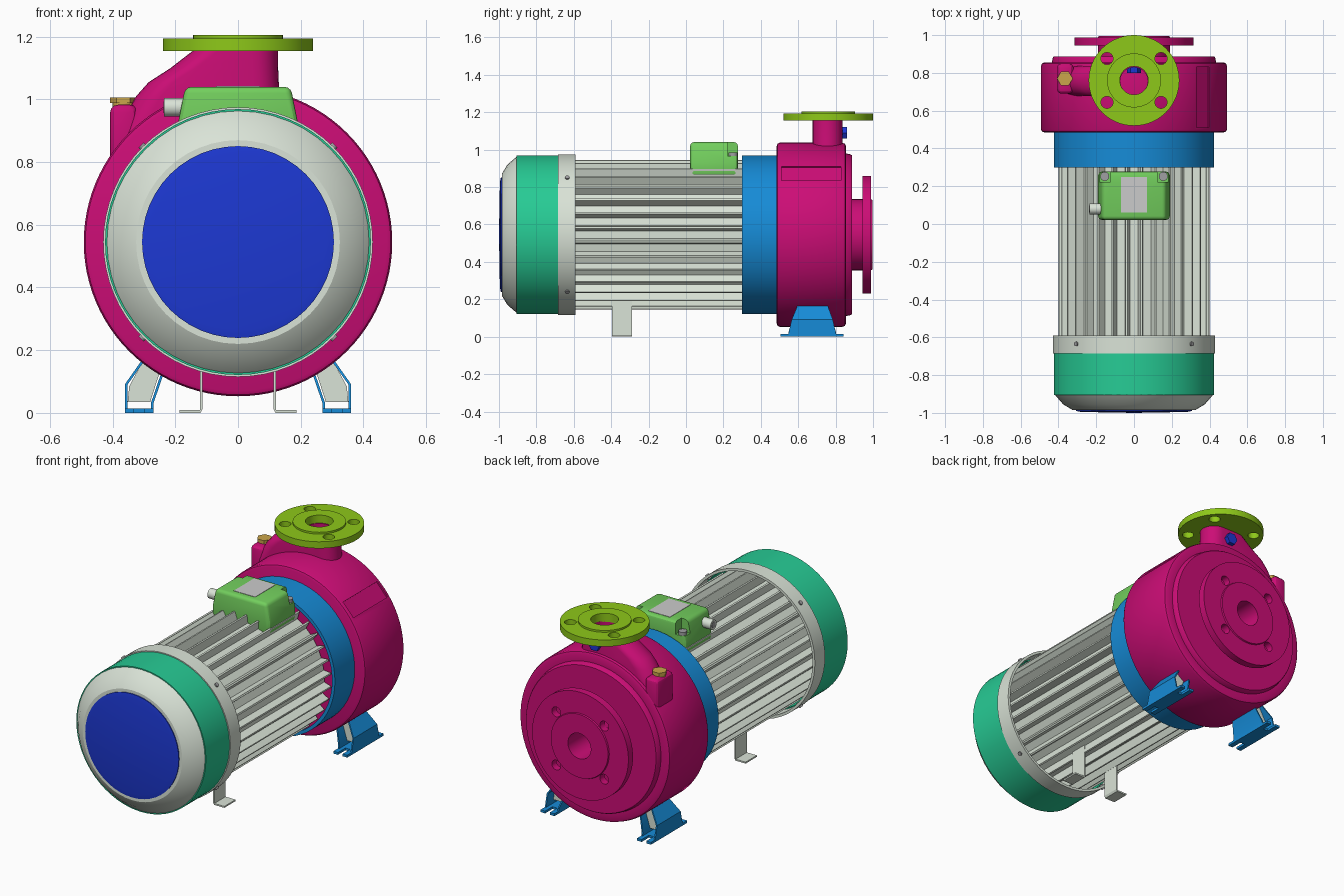
import bpy, bmesh
from math import sin, cos, pi, radians, sqrt
from mathutils import Matrix, Vector

if "Cube" in bpy.data.objects:
    bpy.data.objects.remove(bpy.data.objects["Cube"])

AXIS_Z = 0.545
COLORS = {
    "magenta": (0.60, 0.004, 0.18), "blue": (0.008, 0.26, 0.68), "navy": (0.012, 0.04, 0.65),
    "teal": (0.02, 0.60, 0.30), "lime": (0.27, 0.58, 0.01), "green": (0.17, 0.62, 0.11),
    "pale": (0.70, 0.77, 0.68), "gold": (0.60, 0.38, 0.07), "steel": (0.35, 0.35, 0.36)}
MATS = {}
for key, rgb in COLORS.items():
    MATS[key] = bpy.data.materials.new(key)
    MATS[key].diffuse_color = (*rgb, 1)


def make(name, bm, color=None):
    bmesh.ops.remove_doubles(bm, verts=bm.verts, dist=1e-5)
    bmesh.ops.recalc_face_normals(bm, faces=bm.faces)
    me = bpy.data.meshes.new(name)
    bm.to_mesh(me)
    bm.free()
    ob = bpy.data.objects.new(name, me)
    bpy.context.collection.objects.link(ob)
    if color:
        me.materials.append(MATS[color])
    return ob


def loft(name, rings, color=None, caps=True, loop=False):
    """Skin a list of equal-length closed rings of points."""
    bm = bmesh.new()
    vs = [[bm.verts.new(p) for p in r] for r in rings]
    n = len(rings[0])
    pairs = list(zip(vs, vs[1:])) + ([(vs[-1], vs[0])] if loop else [])
    for a, b in pairs:
        for i in range(n):
            j = (i + 1) % n
            bm.faces.new((a[i], a[j], b[j], b[i]))
    if caps and not loop:
        bm.faces.new(vs[0])
        bm.faces.new(vs[-1])
    return make(name, bm, color)


def lathe(name, profile, color=None, loop=False, n=64):
    """Revolve (radius, y) points around the pump axis."""
    rings = [[(r * cos(2*pi*i/n), y, AXIS_Z + r * sin(2*pi*i/n)) for i in range(n)]
             for r, y in profile]
    return loft(name, rings, color, loop=loop)


def prism(name, pts, axis, lo, hi, color=None):
    """Extrude an outline along x (y,z points), y (x,z points) or z (x,y points)."""
    put = {"x": lambda p, d: (d, *p), "y": lambda p, d: (p[0], d, p[1]),
           "z": lambda p, d: (*p, d)}[axis]
    return loft(name, [[put(p, d) for p in pts] for d in (lo, hi)], color)


def cyl(name, center, r, axis, lo, hi, color=None, n=32):
    a, b = center
    return prism(name, [(a + r*cos(2*pi*i/n), b + r*sin(2*pi*i/n)) for i in range(n)],
                 axis, lo, hi, color)


def box(name, x, y, z, color=None):
    return prism(name, [(x[0], y[0]), (x[1], y[0]), (x[1], y[1]), (x[0], y[1])], "z", *z, color)


def cut(ob, cutter):
    mod = ob.modifiers.new("cut", "BOOLEAN")
    mod.operation, mod.object, mod.solver = "DIFFERENCE", cutter, "EXACT"
    bpy.context.view_layer.objects.active = ob
    bpy.ops.object.modifier_apply(modifier="cut")
    bpy.data.objects.remove(cutter)


def bevel(ob, width, segments=3):
    mod = ob.modifiers.new("bevel", "BEVEL")
    mod.width, mod.segments, mod.limit_method = width, segments, "ANGLE"
    bpy.context.view_layer.objects.active = ob
    bpy.ops.object.modifier_apply(modifier="bevel")


# Fan cover: domed end, band and rim, all open shells towards the motor
lathe("fan_cover_end", [(0.30, -0.985), (0.325, -0.985), (0.375, -0.955), (0.418, -0.905),
                        (0.405, -0.905), (0.365, -0.945), (0.30, -0.97)], "pale", True, 48)
lathe("fan_cover_disc", [(0.306, -0.975), (0.306, -0.99), (0.28, -0.995), (0, -1.0)], "navy", n=48)
lathe("fan_cover_band", [(0.424, -0.905), (0.424, -0.68), (0.41, -0.68), (0.41, -0.905)], "teal", True)
lathe("fan_cover_rim", [(0.43, -0.685), (0.43, -0.59), (0.415, -0.59), (0.415, -0.685)], "pale", True)
for k in range(4):
    a = pi/4 + k*pi/2
    bm = bmesh.new()
    bmesh.ops.create_cone(bm, cap_ends=True, segments=12, radius1=0.012, radius2=0.012, depth=0.03,
                          matrix=Matrix.Translation((0.422*cos(a), -0.635, AXIS_Z + 0.422*sin(a)))
                          @ Vector((cos(a), 0, sin(a))).to_track_quat("Z", "Y").to_matrix().to_4x4())
    make("rim_screw", bm, "steel")

# Finned motor body
FINS = 32
outline = []
for k in range(FINS):
    a = 2*pi*(k + 0.5)/FINS
    for r, da in ((0.355, -0.04), (0.40, -0.012), (0.40, 0.012), (0.355, 0.04)):
        outline.append((r*cos(a + da), AXIS_Z + r*sin(a + da)))
prism("motor_body", outline, "y", -0.70, 0.30, "pale")

# Adapter ring with the casing cover recessed in it
lathe("adapter_ring", [(0.424, 0.30), (0.424, 0.49), (0.405, 0.49), (0.405, 0.30)], "blue", True)
lathe("casing_cover", [(0, 0.315), (0.406, 0.315), (0.406, 0.50), (0, 0.50)], "magenta")

# Pump casing with suction flange and bore, turned in one piece
casing = lathe("pump_casing", [
    (0, 0.485), (0.475, 0.485), (0.487, 0.49), (0.492, 0.50), (0.492, 0.835), (0.487, 0.85),
    (0.475, 0.855), (0.435, 0.855), (0.43, 0.88), (0.425, 0.887), (0.19, 0.887), (0.19, 0.945),
    (0.315, 0.945), (0.315, 0.988), (0.19, 0.988), (0.187, 0.996), (0.075, 0.996),
    (0.075, 0.70), (0, 0.70)], "magenta", n=96)
for sx in (-1, 1):
    for sz in (-1, 1):
        cut(casing, cyl("hole", (sx*0.157, AXIS_Z + sz*0.157), 0.029, "y", 0.94, 1.05, n=24))
# flat strip on the upper right of the casing
d, t = Vector((cos(radians(42)), sin(radians(42)))), Vector((-sin(radians(42)), cos(radians(42))))
strip = [tuple(Vector((0, AXIS_Z)) + d*r + t*w)
         for r, w in ((0.482, -0.05), (0.55, -0.05), (0.55, 0.05), (0.482, 0.05))]
cut(casing, prism("strip_cutter", strip, "y", 0.51, 0.83))

# Discharge neck: rounded section that widens into the volute
def stadium(xl, xr, z, h=0.08, yc=0.757, n=12):
    pts = []
    for cx, a0 in ((xr - h, -pi/2), (xl + h, pi/2)):
        pts += [(cx + h*cos(a0 + pi*i/n), yc + h*sin(a0 + pi*i/n), z) for i in range(n + 1)]
    return pts

neck = loft("discharge_neck", [stadium(*s) for s in (
    (-0.41, 0.135, 0.80), (-0.405, 0.135, 0.85), (-0.365, 0.135, 0.94), (-0.325, 0.133, 1.01),
    (-0.285, 0.13, 1.055), (-0.215, 0.128, 1.10), (-0.17, 0.127, 1.135), (-0.14, 0.127, 1.158))],
    "magenta")
cut(neck, cyl("bore", (0, 0.757), 0.073, "z", 0.95, 1.3))

# Discharge flange
flange = cyl("discharge_flange", (0, 0.76), 0.24, "z", 1.155, 1.194, "lime", 64)
face = cyl("discharge_flange_face", (0, 0.76), 0.143, "z", 1.19, 1.205, "lime", 64)
for ob in (flange, face):
    cut(ob, cyl("bore", (0, 0.76), 0.075, "z", 1.0, 1.3, n=40))
for sx in (-1, 1):
    for sy in (-1, 1):
        cut(flange, cyl("hole", (sx*0.143, 0.76 + sy*0.116), 0.032, "z", 1.1, 1.3, n=24))
cyl("neck_plug", (0, 1.09), 0.036, "y", 0.80, 0.862, "navy", 6)

# Filler boss with hexagonal plug
boss = box("filler_boss", (-0.408, -0.32), (0.69, 0.85), (0.78, 0.983), "magenta")
bevel(boss, 0.025)
cyl("filler_washer", (-0.366, 0.77), 0.034, "z", 0.96, 0.99, "gold")
cyl("filler_plug", (-0.366, 0.77), 0.042, "z", 0.988, 1.006, "gold", 6)

# Terminal box with notched rear corners, plate, screws and cable gland
tbox = prism("terminal_box", [(-0.19, 0.86), (0.19, 0.86), (0.19, 0.93), (0.168, 1.04),
                              (-0.168, 1.04), (-0.19, 0.93)], "y", 0.022, 0.277, "green")
bevel(tbox, 0.02)
for s in (-1, 1):
    x = sorted((s*0.125, s*0.25))
    cut(tbox, box("notch", x, (0.222, 0.35), (0.965, 1.1)))
    cyl("box_screw", (s*0.155, 0.252), 0.024, "z", 0.95, 0.985, "steel", 16)
box("box_plate", (-0.07, 0.07), (0.06, 0.25), (1.03, 1.042), "steel").data.materials[0] = None
cyl("cable_gland", (0.08, 0.975), 0.029, "x", -0.236, -0.15, "pale", 24)
cyl("cable_gland_bore", (0.08, 0.975), 0.018, "x", -0.238, -0.20, "steel", 24)

# Feet, mirrored left and right
def sheet(name, rows, color, thick=0.008):
    """Bent sheet from (x, z, y0, y1) rows."""
    bm = bmesh.new()
    vs = [(bm.verts.new((x, y0, z)), bm.verts.new((x, y1, z))) for x, z, y0, y1 in rows]
    for a, b in zip(vs, vs[1:]):
        bm.faces.new((a[0], a[1], b[1], b[0]))
    ob = make(name, bm, color)
    mod = ob.modifiers.new("thickness", "SOLIDIFY")
    mod.thickness, mod.offset = thick, 0
    bpy.context.view_layer.objects.active = ob
    bpy.ops.object.modifier_apply(modifier="thickness")

for s in (-1, 1):
    sheet("pump_foot_outer", [(s*0.29, 0.185, 0.605, 0.75), (s*0.357, 0.09, 0.565, 0.785),
                              (s*0.357, 0.005, 0.545, 0.805)], "blue")
    sheet("pump_foot_inner", [(s*0.274, 0.005, 0.545, 0.805), (s*0.274, 0.03, 0.55, 0.80),
                              (s*0.238, 0.135, 0.58, 0.77)], "blue")
    base = box("pump_foot_base", sorted((s*0.27, s*0.361)), (0.505, 0.843), (0, 0.014), "blue")
    for y in ((0.45, 0.575), (0.775, 0.9)):
        cut(base, box("slot", sorted((s*0.30, s*0.331)), y, (-0.1, 0.1)))
    prism("casing_leg", [(s*x, z) for x, z in ((0.28, 0.035), (0.352, 0.035), (0.347, 0.085),
                                               (0.29, 0.19), (0.24, 0.16))],
          "y", 0.62, 0.735, "pale")
    prism("motor_leg", [(s*x, z) for x, z in ((0.113, 0.21), (0.113, 0.012), (0.12, 0), (0.187, 0),
                                              (0.187, 0.009), (0.122, 0.009), (0.122, 0.21))],
          "y", -0.395, -0.29, "pale")

# Smooth round surfaces, keep edges crisp
for ob in bpy.context.scene.objects:
    ob.select_set(True)
    bpy.context.view_layer.objects.active = ob
bpy.ops.object.shade_smooth_by_angle(angle=radians(28))

for m in bpy.data.materials:
    if m.users and not m.is_grease_pencil:
        m.use_nodes = True
        m.node_tree.nodes["Principled BSDF"].inputs["Base Color"].default_value = m.diffuse_color
